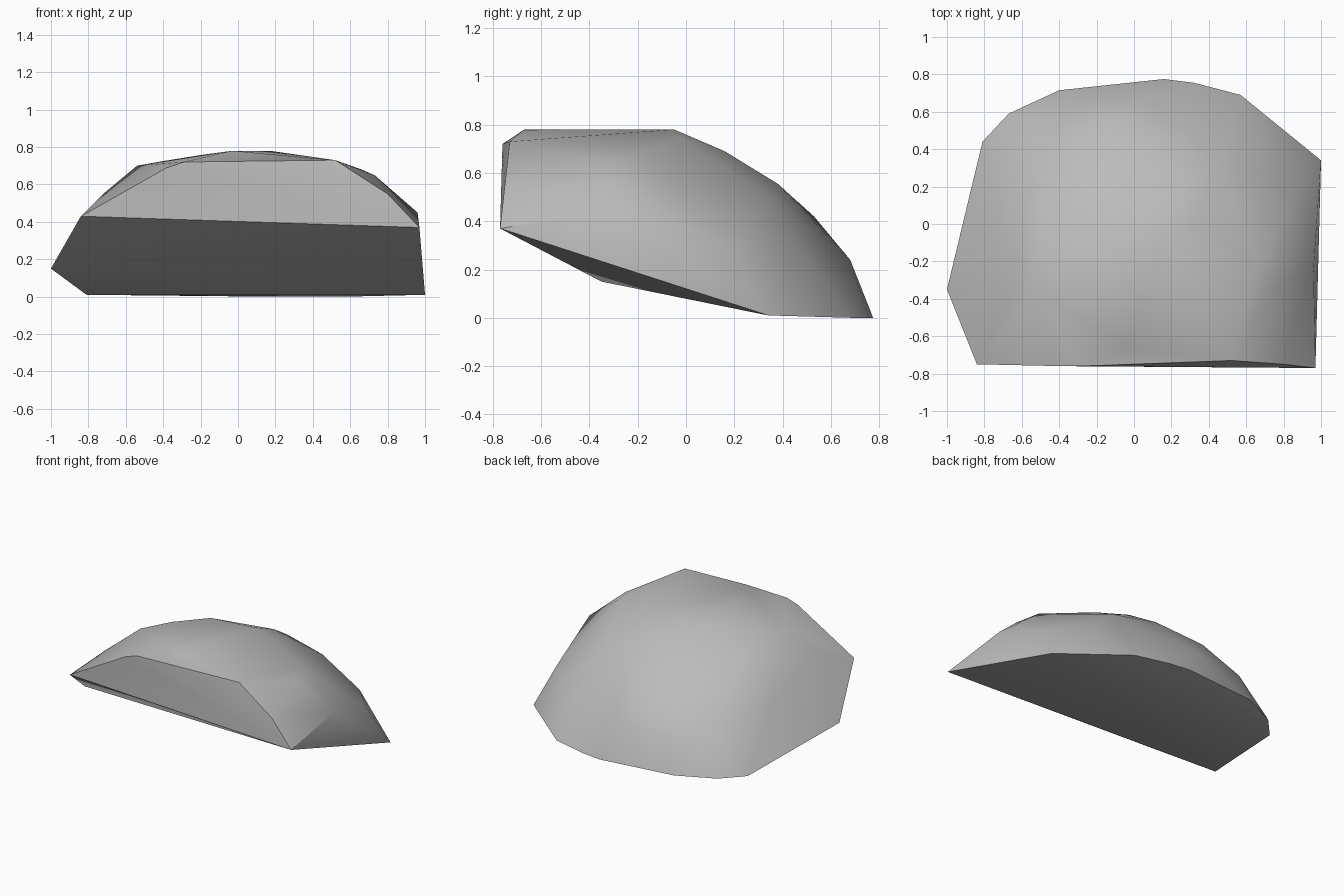
import bpy
import bmesh
from math import radians

default_cube = bpy.data.objects.get("Cube")
if default_cube:
    bpy.data.objects.remove(default_cube, do_unlink=True)


def make_material(name, colour):
    material = bpy.data.materials.new(name)
    material.use_nodes = True
    material.diffuse_color = colour
    shader = material.node_tree.nodes["Principled BSDF"]
    shader.inputs["Base Color"].default_value = colour
    return material


def make_boulder(name, corner_groups, material):
    """Wrap the groups of corners in one faceted convex skin."""
    builder = bmesh.new()
    for corners in corner_groups:
        for corner in corners:
            builder.verts.new(corner)
    hull = bmesh.ops.convex_hull(builder, input=builder.verts[:])
    leftovers = set(hull["geom_interior"]) | set(hull["geom_unused"])
    inner_points = [item for item in leftovers
                    if isinstance(item, bmesh.types.BMVert)]
    bmesh.ops.delete(builder, geom=inner_points, context="VERTS")
    bmesh.ops.recalc_face_normals(builder, faces=builder.faces[:])

    mesh = bpy.data.meshes.new(name)
    builder.to_mesh(mesh)
    builder.free()
    mesh.materials.append(material)
    boulder = bpy.data.objects.new(name, mesh)
    bpy.context.collection.objects.link(boulder)
    return boulder


# Rim of the tilted underside
base_rim = [
    (1, .34, .01), (.57, .69, 0), (.32, .755, 0), (.16, .775, 0),
    (-.4, .715, .01), (-.67, .59, .01), (-.81, .44, .01),
    (-1, -.35, .15), (-.84, -.75, .43), (.97, -.77, .37),
]

# Upper edge of the broken front face
front_edge = [
    (-.38, -.76, .69), (-.29, -.76, .72), (.52, -.73, .73),
    (.8, -.75, .55),
]

# Flattened crown
crown = [
    (-.03, -.67, .78), (.17, -.05, .78), (-.18, -.06, .76),
    (-.4, -.2, .725), (-.54, -.36, .7), (.31, -.03, .745),
    (.66, -.2, .68), (.73, -.34, .65),
]

# Rounded shoulders falling to the rim
shoulders = [
    (-.72, -.51, .55), (-.74, .05, .4), (-.5, .12, .58),
    (-.55, .4, .38), (.96, -.25, .45), (.9, .21, .28),
    (.7, .41, .29), (.46, .32, .52),
]

# Sloping back
back_slope = [
    (.18, .16, .69), (.13, .38, .555), (-.15, .53, .42),
    (.05, .68, .24), (-.4, .61, .24),
]

stone = make_material("stone grey", (.5, .5, .5, 1))
boulder = make_boulder(
    "boulder", [base_rim, front_edge, crown, shoulders, back_slope], stone)

# Soft top with crisp broken edges
bpy.ops.object.select_all(action="DESELECT")
boulder.select_set(True)
bpy.context.view_layer.objects.active = boulder
bpy.ops.object.shade_smooth_by_angle(angle=radians(35))
